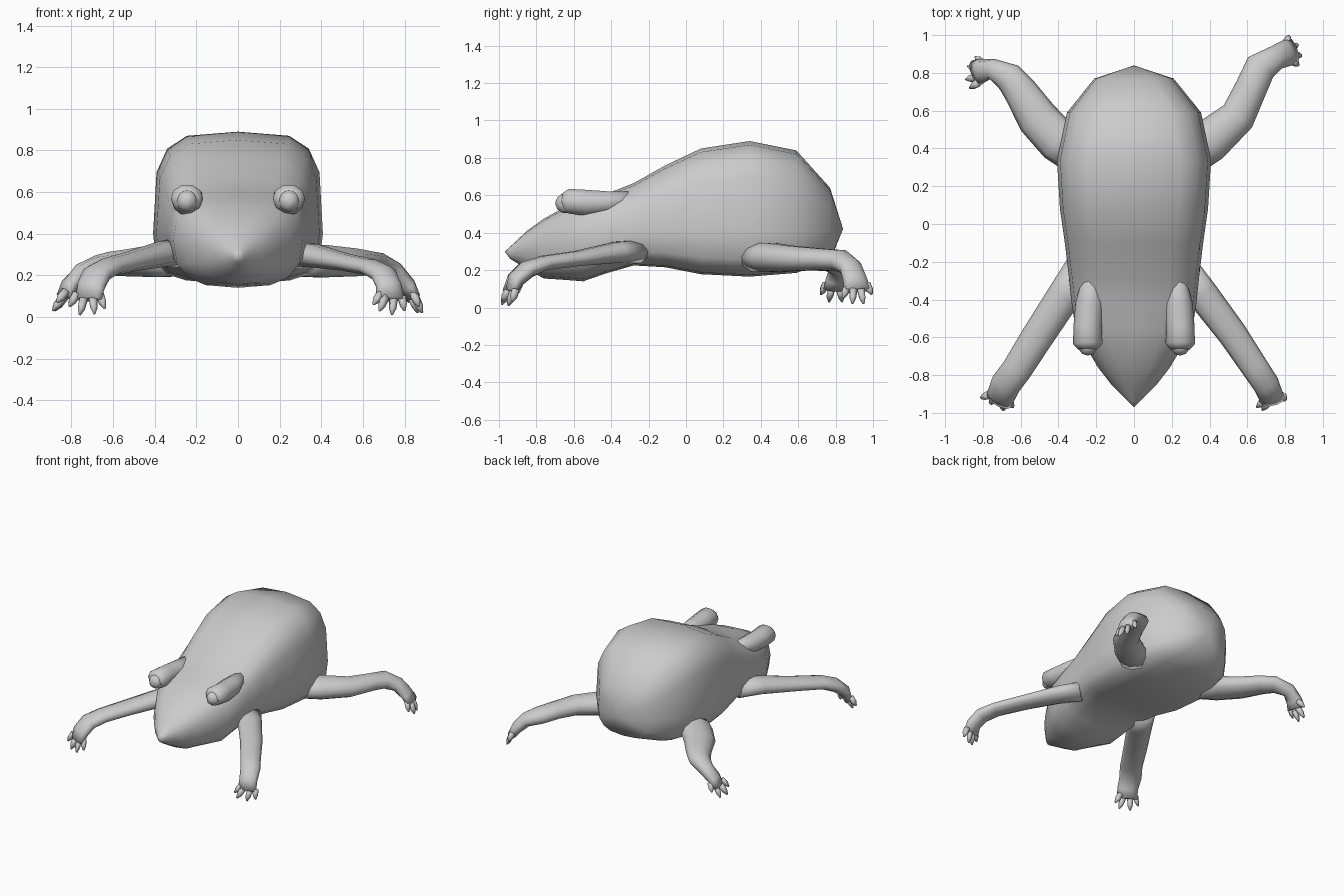
import bpy, bmesh, math
from mathutils import Vector


def finish(name, bm):
    bmesh.ops.recalc_face_normals(bm, faces=bm.faces)
    for f in bm.faces:
        f.smooth = True
    mesh = bpy.data.meshes.new(name)
    bm.to_mesh(mesh)
    bm.free()
    ob = bpy.data.objects.new(name, mesh)
    bpy.context.collection.objects.link(ob)
    return ob


def skin(bm, rings, start=None, end=None):
    """Join rings of points; close each end with a fan to a tip point."""
    vs = [[bm.verts.new(p) for p in r] for r in rings]
    n = len(vs[0])
    for a, b in zip(vs, vs[1:]):
        for i in range(n):
            j = (i + 1) % n
            bm.faces.new((a[i], a[j], b[j], b[i]))
    for ring, tip in ((vs[0], start), (vs[-1], end)):
        if tip is None:
            bm.faces.new(ring)
        else:
            t = bm.verts.new(tip)
            for i in range(n):
                bm.faces.new((ring[i], ring[(i + 1) % n], t))


def tube(bm, path, n=8):
    """Tapered tube; path rows are x, y, z, half width, half thickness."""
    pts = [Vector(p[:3]) for p in path]
    rings = []
    for i, p in enumerate(path):
        t = (pts[min(i + 1, len(pts) - 1)] - pts[max(i - 1, 0)]).normalized()
        side = t.cross(Vector((0, 0, 1))).normalized()
        up = side.cross(t)
        rings.append([pts[i] + side * p[3] * math.cos(k * math.tau / n)
                      + up * p[4] * math.sin(k * math.tau / n) for k in range(n)])
    skin(bm, rings)


def power(v, e):
    return math.copysign(abs(v) ** e, v)


# body and head: y, half width, bottom z, widest z, top z, squareness
stations = [
    (-0.94, 0.03, 0.26, 0.295, 0.325, 2.0),
    (-0.85, 0.12, 0.205, 0.32, 0.41, 2.2),
    (-0.76, 0.19, 0.155, 0.34, 0.475, 2.4),
    (-0.65, 0.255, 0.148, 0.36, 0.535, 2.7),
    (-0.55, 0.31, 0.14, 0.37, 0.575, 2.8),
    (-0.42, 0.33, 0.185, 0.39, 0.61, 3.0),
    (-0.28, 0.345, 0.225, 0.40, 0.665, 3.2),
    (-0.11, 0.365, 0.215, 0.40, 0.76, 3.5),
    (0.08, 0.392, 0.178, 0.40, 0.85, 3.7),
    (0.34, 0.408, 0.165, 0.40, 0.89, 3.8),
    (0.59, 0.355, 0.185, 0.40, 0.84, 3.4),
    (0.77, 0.21, 0.25, 0.41, 0.64, 2.8),
]
rings = []
for y, w, zb, zm, zt, sq in stations:
    ring = []
    for k in range(16):
        c, s = math.cos(k * math.tau / 16), math.sin(k * math.tau / 16)
        h = zt - zm if s > 0 else zm - zb
        ring.append((w * power(c, 2 / sq), y, zm + h * power(s, 2 / sq)))
    rings.append(ring)
bm = bmesh.new()
skin(bm, rings, (0, -0.97, 0.30), (0, 0.84, 0.42))
finish("body", bm)

# brow ridges and eyes
for side, label in ((1, "right"), (-1, "left")):
    bm = bmesh.new()
    tube(bm, [(side * 0.245, -0.665, 0.575, 0.05, 0.04),
              (side * 0.245, -0.635, 0.57, 0.078, 0.068),
              (side * 0.245, -0.54, 0.56, 0.075, 0.073),
              (side * 0.235, -0.42, 0.56, 0.075, 0.065),
              (side * 0.22, -0.25, 0.59, 0.04, 0.03)], 10)
    finish(label + "_brow", bm)
    bm = bmesh.new()
    bmesh.ops.create_uvsphere(bm, u_segments=10, v_segments=7, radius=0.053)
    bmesh.ops.translate(bm, verts=bm.verts, vec=(side * 0.245, -0.645, 0.557))
    finish(label + "_eye", bm)


# legs: limb path plus toe tips, each toe starting inside the foot
def leg(name, path, tips):
    bm = bmesh.new()
    tube(bm, path, 10)
    foot = Vector(path[-1][:3])
    centre = sum((Vector(t) for t in tips), Vector()) / len(tips)
    for t in tips:
        tip = Vector(t)
        base = foot + (tip - centre) * 0.65 - (centre - foot) * 0.25
        mid = base.lerp(tip, 0.6)
        tube(bm, [(*base, 0.022, 0.022), (*mid, 0.018, 0.02), (*tip, 0.005, 0.006)], 6)
    finish(name, bm)


leg("front_right_leg",
    [(0.27, -0.26, 0.30, 0.09, 0.065), (0.36, -0.37, 0.295, 0.085, 0.058),
     (0.52, -0.58, 0.262, 0.078, 0.042), (0.64, -0.76, 0.238, 0.072, 0.04),
     (0.70, -0.85, 0.205, 0.07, 0.045), (0.725, -0.91, 0.15, 0.065, 0.042),
     (0.73, -0.935, 0.085, 0.07, 0.03)],
    [(0.65, -0.97, 0.06), (0.68, -0.985, 0.03), (0.74, -0.95, 0.01), (0.80, -0.93, 0.03)])
leg("front_left_leg",
    [(-0.27, -0.24, 0.31, 0.10, 0.075), (-0.37, -0.38, 0.30, 0.09, 0.062),
     (-0.52, -0.61, 0.265, 0.085, 0.048), (-0.62, -0.77, 0.24, 0.08, 0.045),
     (-0.68, -0.85, 0.205, 0.08, 0.048), (-0.705, -0.91, 0.15, 0.075, 0.045),
     (-0.72, -0.935, 0.085, 0.075, 0.03)],
    [(-0.64, -0.97, 0.04), (-0.69, -0.985, 0.015), (-0.76, -0.95, 0.01), (-0.81, -0.92, 0.05)])
leg("hind_right_leg",
    [(0.30, 0.38, 0.27, 0.12, 0.08), (0.40, 0.44, 0.268, 0.115, 0.082),
     (0.55, 0.57, 0.262, 0.095, 0.07), (0.62, 0.72, 0.258, 0.085, 0.06),
     (0.67, 0.83, 0.25, 0.085, 0.06), (0.75, 0.88, 0.215, 0.065, 0.05),
     (0.81, 0.905, 0.15, 0.07, 0.042), (0.84, 0.915, 0.095, 0.075, 0.032)],
    [(0.82, 0.995, 0.07), (0.865, 0.95, 0.02), (0.885, 0.89, 0.02), (0.87, 0.84, 0.05)])
leg("hind_left_leg",
    [(-0.30, 0.38, 0.27, 0.12, 0.08), (-0.40, 0.44, 0.268, 0.115, 0.08),
     (-0.51, 0.56, 0.26, 0.11, 0.068), (-0.60, 0.70, 0.255, 0.09, 0.06),
     (-0.66, 0.775, 0.245, 0.08, 0.055), (-0.75, 0.82, 0.21, 0.055, 0.05),
     (-0.81, 0.81, 0.15, 0.065, 0.042), (-0.835, 0.80, 0.10, 0.07, 0.032)],
    [(-0.84, 0.885, 0.08), (-0.88, 0.835, 0.03), (-0.89, 0.765, 0.03), (-0.87, 0.72, 0.07)])
